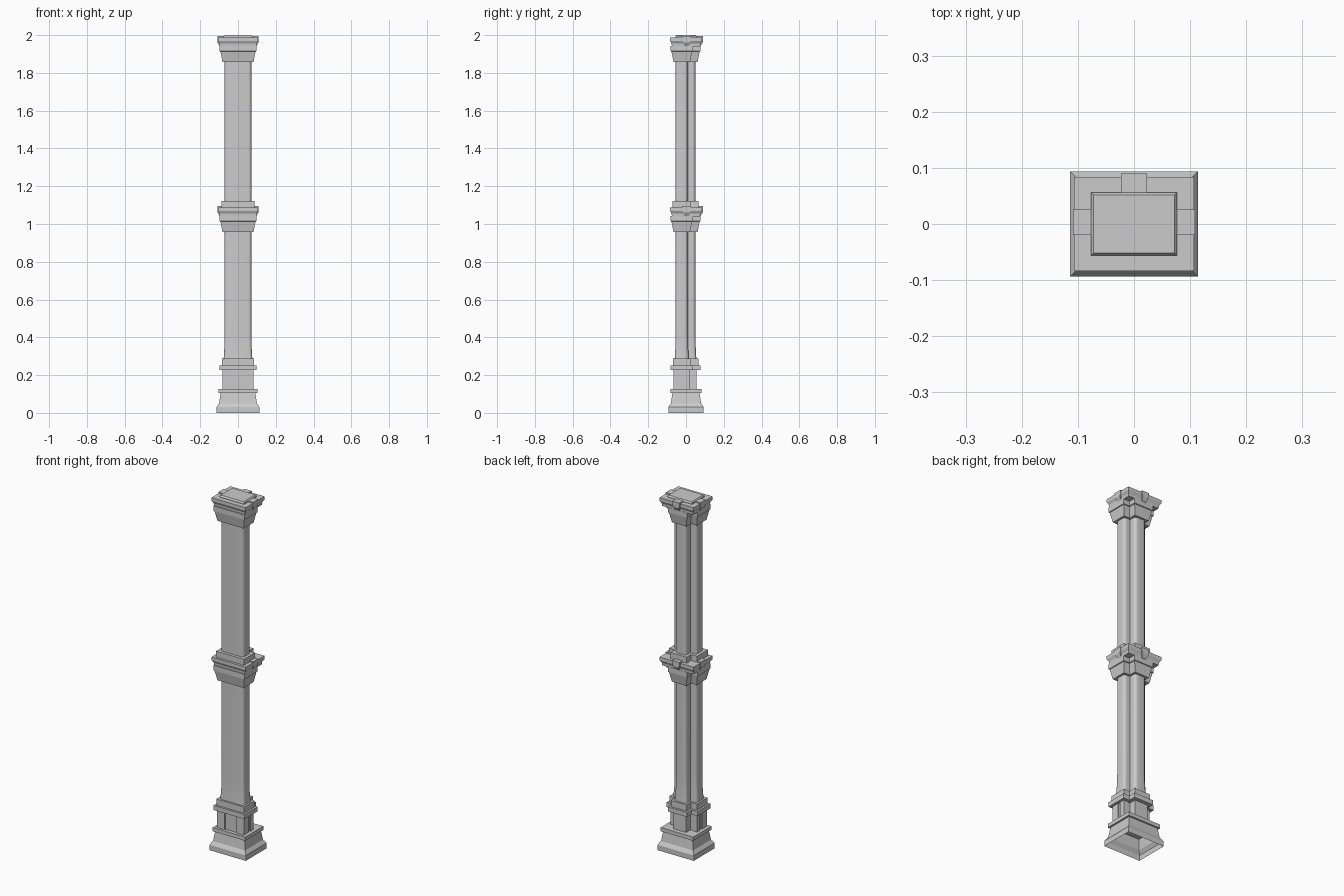
import bpy, bmesh, math

if "Cube" in bpy.data.objects:
    bpy.data.objects.remove(bpy.data.objects["Cube"])


def rect(hx, hy):
    return [(-hx, -hy), (hx, -hy), (hx, hy), (-hx, hy)]


def tee(o=0.0, r=0.0, seg=5):
    """T-shaped plan: wide front bar and narrower back stem, grown by o, outer corners rounded by r."""
    a, b, yf, ym, yb = 0.071 + o, 0.034 + o, -0.055 - o, 0.010 + o, 0.050 + o
    corners = [(-a, yf, 180), (a, yf, 270), (a, ym, 0), (b, ym, None),
               (b, yb, 0), (-b, yb, 90), (-b, ym, None), (-a, ym, 90)]
    pts = []
    for x, y, start in corners:
        if start is None or r == 0:
            pts.append((x, y))
            continue
        m = math.radians(start + 45)
        cx = x - math.copysign(r, math.cos(m))
        cy = y - math.copysign(r, math.sin(m))
        for i in range(seg + 1):
            t = math.radians(start + 90 * i / seg)
            pts.append((cx + r * math.cos(t), cy + r * math.sin(t)))
    return pts


def loft(name, rings, bottom=True, smooth=False):
    """Skin a stack of (outline, z) rings."""
    bm = bmesh.new()
    loops = [[bm.verts.new((x, y, z)) for x, y in pts] for pts, z in rings]
    for lo, hi in zip(loops, loops[1:]):
        n = len(lo)
        for i in range(n):
            j = (i + 1) % n
            bm.faces.new((lo[i], lo[j], hi[j], hi[i]))
    bm.faces.new(loops[-1])
    if bottom:
        bm.faces.new(loops[0][::-1])
    me = bpy.data.meshes.new(name)
    bm.to_mesh(me)
    bm.free()
    ob = bpy.data.objects.new(name, me)
    bpy.context.collection.objects.link(ob)
    if smooth:
        bpy.ops.object.select_all(action='DESELECT')
        bpy.context.view_layer.objects.active = ob
        ob.select_set(True)
        bpy.ops.object.shade_smooth_by_angle(angle=math.radians(35))
    return ob


def slab(name, o, z0, z1):
    loft(name, [(tee(o), z0), (tee(o), z1)])


def bracket(name, angle, reach, cx, cy, z):
    """Tapered block under and over the slab edge, pointing outward at the given angle."""
    def plan(w, inner, outer):
        c, s = math.cos(angle), math.sin(angle)
        return [(cx + c * u - s * v, cy + s * u + c * v)
                for u, v in [(inner, -w), (outer, -w), (outer, w), (inner, w)]]
    loft(name, [(plan(0.013, reach - 0.05, reach - 0.012), z + 0.085),
                (plan(0.017, reach - 0.05, reach), z + 0.105),
                (plan(0.023, reach - 0.05, reach), z + 0.118),
                (plan(0.023, reach - 0.05, reach), z + 0.137)])


def capital(prefix, z):
    # flared bell and band
    loft(prefix + "_capital_bell",
         [(tee(0.011), z), (tee(0.022), z + 0.056), (tee(0.026), z + 0.058),
          (tee(0.026), z + 0.086)])
    # rectangular slab with chamfered underside
    loft(prefix + "_capital_slab",
         [(rect(0.097, 0.075), z + 0.084), (rect(0.098, 0.076), z + 0.098),
          (rect(0.107, 0.084), z + 0.113), (rect(0.107, 0.084), z + 0.131)])
    # brackets left, right and back
    bracket(prefix + "_bracket_right", 0, 0.109, 0, 0.003, z)
    bracket(prefix + "_bracket_left", math.pi, 0.109, 0, 0.003, z)
    bracket(prefix + "_bracket_back", math.pi / 2, 0.090, 0, 0, z)


# hollow plinth
loft("plinth", [(rect(0.114, 0.0935), 0), (rect(0.114, 0.0935), 0.030),
                (rect(0.100, 0.080), 0.050), (rect(0.092, 0.072), 0.106)], bottom=False)
loft("plinth_ledge", [(rect(0.102, 0.081), 0.105), (rect(0.102, 0.081), 0.126)])

# pedestal with raised corner piers around recessed panels
slab("pedestal_core", 0.006, 0.125, 0.228)
for s, side in ((-1, "left"), (1, "right")):
    for tag, x0, x1, y0, y1 in (("front_pier", 0.036, 0.083, -0.067, -0.024),
                                ("side_pier", 0.060, 0.083, -0.008, 0.020)):
        p = [(s * x0, y0), (s * x1, y0), (s * x1, y1), (s * x0, y1)]
        p = p if s > 0 else p[::-1]
        loft(side + "_" + tag, [(p, 0.125), (p, 0.228)])
slab("pedestal_ledge", 0.026, 0.226, 0.252)
slab("lower_shaft_base", 0.015, 0.252, 0.287)

# lower shaft flares slightly at the foot
R = 0.016
loft("lower_shaft", [(tee(0.005, R), 0.285), (tee(0.002, R), 0.33), (tee(0, R), 0.41),
                     (tee(0, R), 0.96)], smooth=True)
capital("middle", 0.957)

# upper shaft
slab("upper_shaft_base", 0.016, 1.086, 1.122)
loft("upper_shaft", [(tee(0, R), 1.12), (tee(0, R), 1.86)], smooth=True)
capital("top", 1.857)
loft("top_tile", [(rect(0.077, 0.056), 1.986), (rect(0.077, 0.056), 1.994),
                  (rect(0.072, 0.052), 2.0)])
